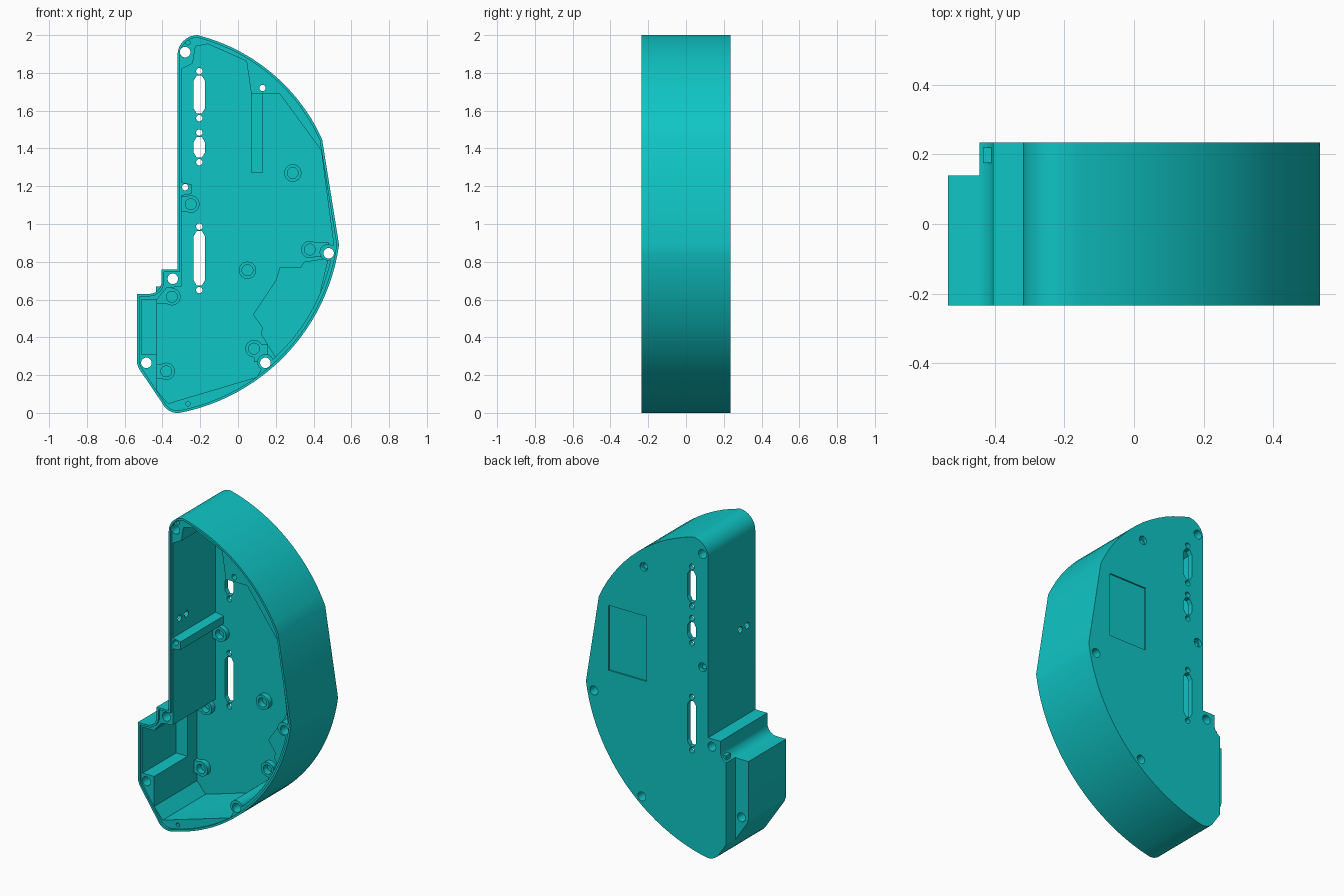
import bpy, bmesh, math
from mathutils import Vector

cube = bpy.data.objects.get("Cube")
if cube:
    bpy.data.objects.remove(cube, do_unlink=True)

mat = bpy.data.materials.new("turquoise plastic")
mat.use_nodes = True
colour = (0.005, 0.56, 0.56, 1)
mat.diffuse_color = colour
mat.node_tree.nodes["Principled BSDF"].inputs["Base Color"].default_value = colour

FRONT, BACK, FLOOR = -0.235, 0.235, 0.205
LIP = FRONT + 0.012


def arc(a, m, b, n=12):
    """Points on the circle through a, m and b."""
    (ax, ay), (mx, my), (bx, by) = a, m, b
    d = 2 * (ax * (my - by) + mx * (by - ay) + bx * (ay - my))
    sa, sm, sb = ax * ax + ay * ay, mx * mx + my * my, bx * bx + by * by
    cx = (sa * (my - by) + sm * (by - ay) + sb * (ay - my)) / d
    cy = (sa * (bx - mx) + sm * (ax - bx) + sb * (mx - ax)) / d
    r = math.hypot(ax - cx, ay - cy)
    start = math.atan2(ay - cy, ax - cx)
    turn = math.remainder(math.atan2(by - cy, bx - cx) - start, math.tau)
    return [(cx + r * math.cos(start + turn * i / n),
             cy + r * math.sin(start + turn * i / n)) for i in range(n + 1)]


def circle(x, z, r, n=24):
    return [(x + r * math.cos(math.tau * i / n), z + r * math.sin(math.tau * i / n))
            for i in range(n)]


def box(x0, x1, z0, z1):
    return [(x0, z0), (x1, z0), (x1, z1), (x0, z1)]


def inset(points, d):
    """Clockwise outline moved inwards by d."""
    out = []
    for i, p in enumerate(points):
        p = Vector(p)
        u = (p - Vector(points[i - 1])).normalized()
        v = (Vector(points[(i + 1) % len(points)]) - p).normalized()
        n = (Vector((u.y, -u.x)) + Vector((v.y, -v.x))).normalized()
        out.append(tuple(p + n * d / max(0.5, n.dot(Vector((u.y, -u.x))))))
    return out


def prism(name, points, start, end, along_x=False):
    bm = bmesh.new()
    place = (lambda a, b: (start, a, b)) if along_x else (lambda a, b: (a, start, b))
    face = bm.faces.new([bm.verts.new(place(*p)) for p in points])
    ext = bmesh.ops.extrude_face_region(bm, geom=[face])
    verts = [g for g in ext["geom"] if isinstance(g, bmesh.types.BMVert)]
    shift = (end - start, 0, 0) if along_x else (0, end - start, 0)
    bmesh.ops.translate(bm, verts=verts, vec=shift)
    bmesh.ops.recalc_face_normals(bm, faces=bm.faces)
    mesh = bpy.data.meshes.new(name)
    bm.to_mesh(mesh)
    bm.free()
    mesh.materials.append(mat)
    obj = bpy.data.objects.new(name, mesh)
    bpy.context.collection.objects.link(obj)
    return obj


def combine(operation, points, start, end, along_x=False):
    tool = prism("tool", points, start, end, along_x)
    mod = case.modifiers.new("shape", "BOOLEAN")
    mod.operation, mod.solver, mod.object = operation, "EXACT", tool
    bpy.context.view_layer.objects.active = case
    bpy.ops.object.modifier_apply(modifier=mod.name)
    bpy.data.objects.remove(tool, do_unlink=True)


def cut(*args):
    combine("DIFFERENCE", *args)


def add(*args):
    combine("UNION", *args)


# Outer shell, clockwise from the left notch
outline = [(-0.405, 0.76), (-0.32, 0.76)]
outline += arc((-0.32, 1.89), (-0.291, 1.967), (-0.215, 2.0), 8)
outline += arc((-0.215, 2.0), (0.19, 1.79), (0.445, 1.45), 14)[1:]
outline += arc((0.535, 0.89), (0.30, 0.36), (-0.31, 0.0), 24)
outline += arc((-0.31, 0.0), (-0.36, 0.009), (-0.40, 0.05), 6)[1:]
outline += [(-0.525, 0.235), (-0.535, 0.265), (-0.535, 0.63)]
outline += arc((-0.47, 0.63), (-0.424, 0.649), (-0.405, 0.695), 8)
case = prism("case_body", outline, FRONT, BACK)

# Stepped rear corner and shallow front lip
cut(box(-0.7, -0.445, -0.1, 0.9), 0.14, 0.4)
cut(inset(outline, 0.013), FRONT - 0.1, LIP)

# Main cavity and side pocket
cavity = [(-0.30, 0.67), (-0.30, 1.15), (-0.245, 1.16), (-0.245, 1.21), (-0.30, 1.22),
          (-0.30, 1.82), (-0.24, 1.85), (-0.225, 1.94), (-0.16, 1.953), (0.045, 1.862),
          (0.07, 1.69), (0.22, 1.69), (0.44, 1.39)]
cavity += arc((0.505, 0.90), (0.279, 0.381), (0.125, 0.235), 14)
cavity += [(0.10, 0.19), (-0.37, 0.05), (-0.43, 0.12), (-0.43, 0.60), (-0.38, 0.66)]
cut(cavity, FRONT - 0.1, FLOOR)
cut(box(-0.51, -0.42, 0.31, 0.60), FRONT - 0.1, 0.11)

# Raised floor areas
ledge = [(0.48, 0.82), (0.35, 0.80), (0.33, 0.77), (0.22, 0.77), (0.20, 0.70),
         (0.08, 0.52), (0.13, 0.45), (0.12, 0.42), (0.20, 0.29), (0.30, 0.38), (0.42, 0.57)]
add(ledge, 0.188, 0.22)
add(box(0.071, 0.13, 1.27, 1.70), 0.185, 0.22)

# Full height bosses at the rim
for x, z in ((0.475, 0.85), (0.145, 0.268)):
    add(circle(x, z, 0.043), LIP + 0.001, 0.22)

# Low mounting bosses with blind holes, some joined to the wall by a pad
bosses = [(0.29, 1.27, None), (0.05, 0.755, None),
          (-0.25, 1.105, box(-0.31, -0.25, 1.065, 1.145)),
          (0.38, 0.865, box(0.38, 0.48, 0.825, 0.905)),
          (0.085, 0.34, box(0.085, 0.16, 0.27, 0.365)),
          (-0.35, 0.615, box(-0.435, -0.35, 0.58, 0.67)),
          (-0.38, 0.22, box(-0.435, -0.38, 0.18, 0.26))]
for x, z, pad in bosses:
    if pad:
        add(pad, 0.176, 0.22)
    add(circle(x, z, 0.046), 0.172, 0.221)
    cut(circle(x, z, 0.029), 0.0, 0.212)

# Through screw holes
for x, z, r in ((-0.28, 1.91, 0.028), (-0.345, 0.71, 0.028), (-0.485, 0.265, 0.028),
                (0.145, 0.265, 0.028), (0.48, 0.845, 0.028), (0.13, 1.72, 0.017),
                (-0.28, 1.195, 0.017)):
    cut(circle(x, z, r), -0.4, 0.4)
    if r < 0.02:
        cut(circle(x, z, 0.027), 0.215, 0.4)

# Small blind marks on the rim
for x, z in ((-0.265, 1.96), (-0.265, 0.048)):
    cut(circle(x, z, 0.012, 12), -0.4, -0.19)

# Connector slots, each with a screw hole above and below
for low, high in ((1.585, 1.785), (1.352, 1.46), (0.675, 0.962)):
    c, w, e, k = -0.205, 0.031, 0.014, 0.028
    slot = [(c - e, low), (c + e, low), (c + w, low + k), (c + w, high - k),
            (c + e, high), (c - e, high), (c - w, high - k), (c - w, low + k)]
    cut(slot, 0.1, 0.4)
    for z in (low - 0.025, high + 0.024):
        cut(circle(c, z, 0.017, 16), 0.1, 0.4)

# Cable holes through the side wall
for y in (-0.085, -0.155):
    cut(circle(y, 1.32, 0.02, 16), -0.4, -0.27, True)

# Shallow label recess on the back
cut(box(0.11, 0.376, 1.0, 1.41), 0.226, 0.4)

bpy.ops.object.select_all(action="DESELECT")
case.select_set(True)
bpy.context.view_layer.objects.active = case
bpy.ops.object.shade_smooth_by_angle(angle=math.radians(30))
